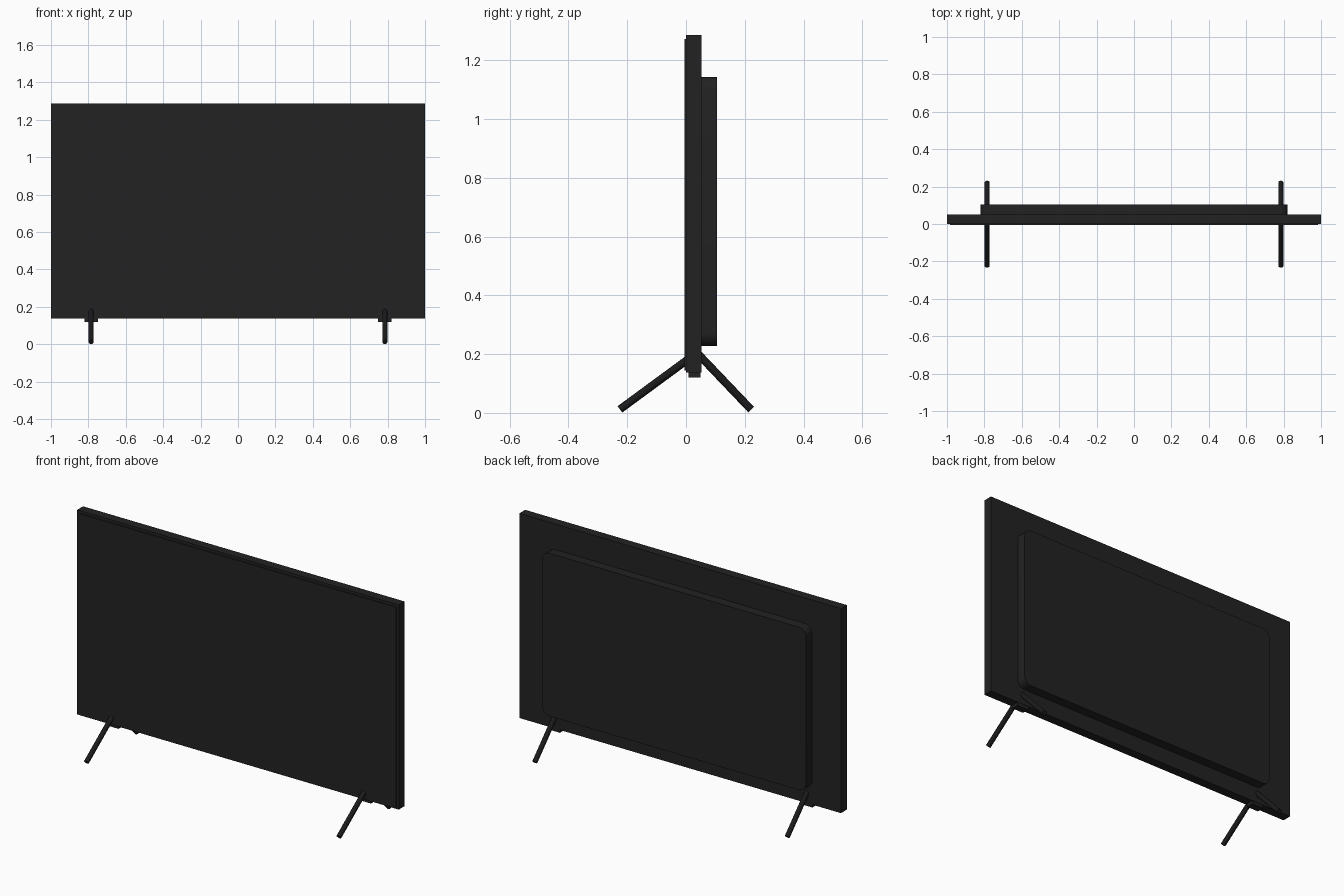
import bpy, bmesh
from math import cos, sin, pi
from mathutils import Vector

cube = bpy.data.objects.get("Cube")
if cube:
    bpy.data.objects.remove(cube)


def material(name, rgb):
    m = bpy.data.materials.new(name)
    m.use_nodes = True
    colour = (*rgb, 1)
    m.diffuse_color = colour
    m.node_tree.nodes["Principled BSDF"].inputs["Base Color"].default_value = colour
    return m


casing = material("black casing", (0.016, 0.016, 0.016))
leg_black = material("leg black", (0.011, 0.011, 0.012))


def finish(name, bm, mat, smooth=False):
    bmesh.ops.recalc_face_normals(bm, faces=bm.faces)
    mesh = bpy.data.meshes.new(name)
    bm.to_mesh(mesh)
    bm.free()
    mesh.materials.append(mat)
    obj = bpy.data.objects.new(name, mesh)
    bpy.context.collection.objects.link(obj)
    if smooth:
        bpy.ops.object.select_all(action='DESELECT')
        obj.select_set(True)
        bpy.context.view_layer.objects.active = obj
        bpy.ops.object.shade_smooth_by_angle(angle=pi / 5)
    return obj


def slab(name, x, y, z, mat, radius=0.0, segments=5):
    """Box between the given limits, its four corners rounded as seen from the front."""
    bm = bmesh.new()
    corners = [(x[1], z[1], 0), (x[0], z[1], 1), (x[0], z[0], 2), (x[1], z[0], 3)]
    outline = []
    cx, cz = sum(x) / 2, sum(z) / 2
    for px, pz, quarter in corners:
        if not radius:
            outline.append((px, pz))
            continue
        ox = px - radius if px > cx else px + radius
        oz = pz - radius if pz > cz else pz + radius
        for i in range(segments + 1):
            a = (quarter + i / segments) * pi / 2
            outline.append((ox + radius * cos(a), oz + radius * sin(a)))
    face = bm.faces.new([bm.verts.new((px, y[0], pz)) for px, pz in outline])
    out = bmesh.ops.extrude_face_region(bm, geom=[face])
    moved = [v for v in out["geom"] if isinstance(v, bmesh.types.BMVert)]
    bmesh.ops.translate(bm, verts=moved, vec=(0, y[1] - y[0], 0))
    return finish(name, bm, mat, smooth=radius > 0)


def rod(name, start, end, radius, mat):
    """Round bar between two points."""
    a, b = Vector(start), Vector(end)
    bm = bmesh.new()
    bmesh.ops.create_cone(bm, cap_ends=True, segments=12, radius1=radius,
                          radius2=radius, depth=(b - a).length)
    bm.transform((b - a).to_track_quat('Z', 'X').to_matrix().to_4x4())
    bmesh.ops.translate(bm, verts=bm.verts, vec=(a + b) / 2)
    return finish(name, bm, mat, smooth=True)


# Panel, slightly smaller screen plate, and rear electronics housing
slab("panel_body", (-1, 1), (0, 0.052), (0.137, 1.287), casing)
slab("screen", (-0.985, 0.985), (-0.005, 0.002), (0.145, 1.272), casing)
slab("rear_housing", (-0.82, 0.82), (0.05, 0.105), (0.227, 1.143), casing, radius=0.045)

# Mounting blocks and splayed legs
for side, x in (("left", 0.785), ("right", -0.785)):
    slab(side + "_leg_mount", (x - 0.036, x + 0.036), (0.008, 0.05), (0.12, 0.15), casing)
    rod(side + "_front_leg", (x, 0.02, 0.192), (x, -0.225, 0.012), 0.0135, leg_black)
    rod(side + "_back_leg", (x, 0.035, 0.207), (x, 0.222, 0.011), 0.0135, leg_black)
